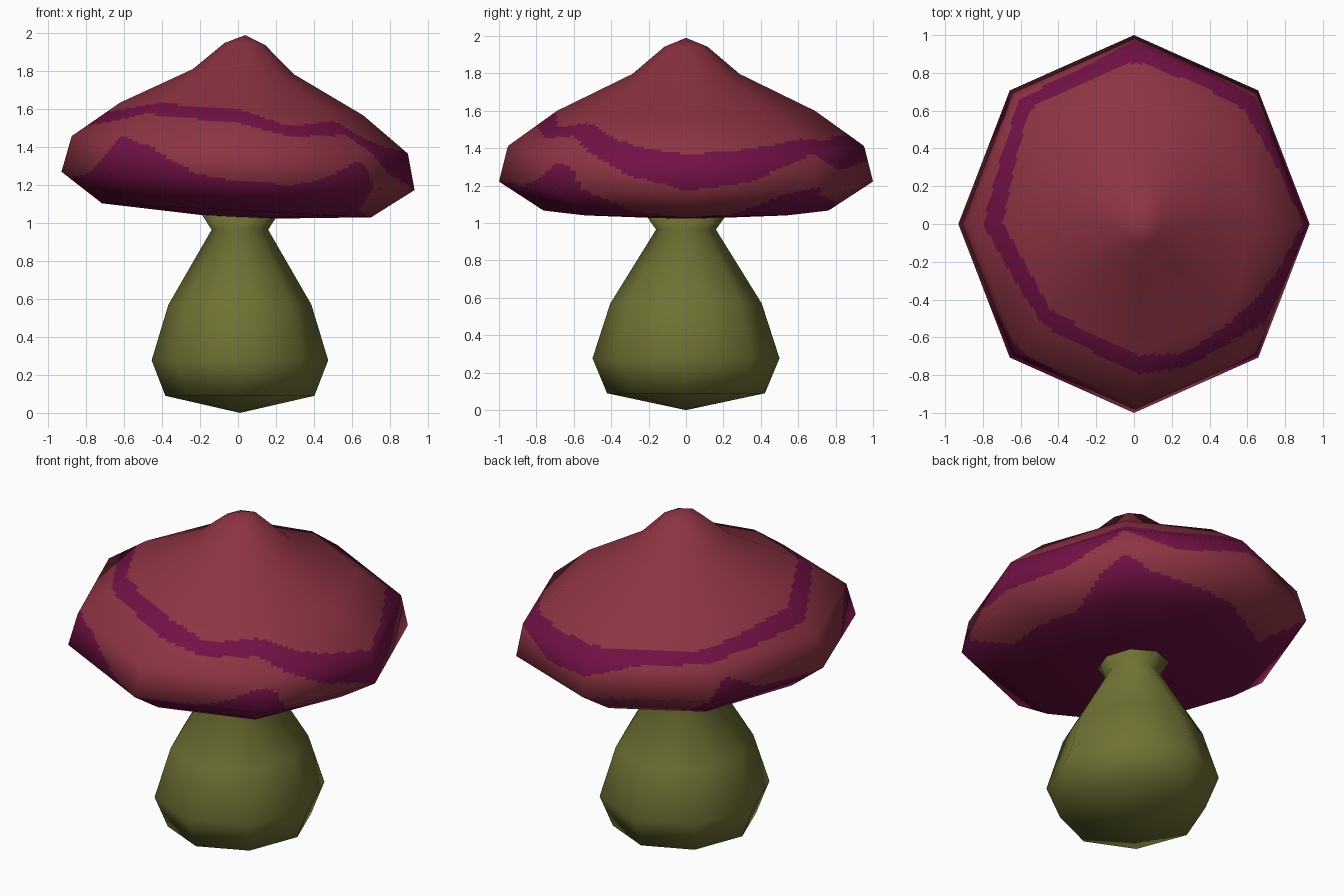
import bpy, math
from mathutils import Vector

if "Cube" in bpy.data.objects:
    bpy.data.objects.remove(bpy.data.objects["Cube"])

SX = 0.93   # octagon is narrower along x
SIDES = 8


def material(name, rgb):
    m = bpy.data.materials.new(name)
    m.diffuse_color = (*rgb, 1)
    m.use_nodes = True
    m.node_tree.nodes["Principled BSDF"].inputs["Base Color"].default_value = m.diffuse_color
    return m


def lookup(table, a):
    """Periodic linear interpolation of (angle, value...) rows."""
    pts = table + [(table[0][0] + 360,) + table[0][1:]]
    a = (a - pts[0][0]) % 360 + pts[0][0]
    for p, q in zip(pts, pts[1:]):
        if p[0] <= a <= q[0]:
            f = (a - p[0]) / (q[0] - p[0])
            return [u + (v - u) * f for u, v in zip(p[1:], q[1:])]


def lathe(name, profile, sub_t, sub_a, place, rule, mats):
    """Octagonal lathe from top to bottom, faces finely split for the paint."""
    n = len(profile) - 1
    segn = []
    for (r0, z0), (r1, z1) in zip(profile, profile[1:]):
        segn.append(Vector((z0 - z1, r1 - r0)).normalized())
    ringn = [(segn[max(k - 1, 0)] + segn[min(k, n - 1)]).normalized() for k in range(n + 1)]
    ringn[0], ringn[n] = Vector((0, 1)), Vector((0, -1))

    def corner(k, s):
        a = math.radians(s * 360 / SIDES)
        r, z = profile[k]
        p = place(r * math.cos(a) * SX, r * math.sin(a), z)
        nr, nz = ringn[k]
        return p, Vector((nr * math.cos(a) / SX, nr * math.sin(a), nz)).normalized()

    def sample(i, j):
        k, s = min(i // sub_t, n - 1), j // sub_a
        u, v = i / sub_t - k, j / sub_a - s
        c = [corner(k, s), corner(k, s + 1), corner(k + 1, s), corner(k + 1, s + 1)]
        w = [(1 - u) * (1 - v), (1 - u) * v, u * (1 - v), u * v]
        return [sum((c[q][m] * w[q] for q in range(4)), Vector()) for m in (0, 1)]

    R, C = n * sub_t, SIDES * sub_a
    pts = [sample(0, 0)]
    pts += [sample(i, j) for i in range(1, R) for j in range(C)]
    pts.append(sample(R, 0))

    def idx(i, j):
        return 0 if i == 0 else len(pts) - 1 if i == R else 1 + (i - 1) * C + j % C

    faces, slots = [], []
    for i in range(R):
        for j in range(C):
            loop = [idx(i, j), idx(i + 1, j), idx(i + 1, j + 1), idx(i, j + 1)]
            faces.append(list(dict.fromkeys(loop)))
            slots.append(rule((i + 0.5) / sub_t, (j + 0.5) * 360 / C))
    me = bpy.data.meshes.new(name)
    me.from_pydata([p for p, _ in pts], [], faces)
    for m in mats:
        me.materials.append(m)
    for p, s in zip(me.polygons, slots):
        p.material_index = s
        p.use_smooth = True
    me.update()
    me.normals_split_custom_set_from_vertices([nv.normalized() for _, nv in pts])
    ob = bpy.data.objects.new(name, me)
    bpy.context.collection.objects.link(ob)
    return ob


red = material("cap red", (0.27, 0.034, 0.056))
purple = material("stripe purple", (0.17, 0.0055, 0.06))
olive = material("stem olive", (0.162, 0.168, 0.034))

# wavy stripe: angle, upper and lower edge in profile steps
STRIPE = [(0, 4.0, 5.0), (22, 3.9, 4.8), (45, 3.65, 4.05), (65, 3.75, 4.6), (90, 3.65, 4.4),
          (112, 3.7, 4.0), (135, 3.65, 3.95), (157, 3.5, 3.85), (180, 3.27, 3.69),
          (225, 2.95, 3.27), (270, 3.02, 3.4), (292, 3.4, 3.7), (315, 3.2, 3.56), (340, 3.8, 4.6)]
# upper edge of the dark underside
UNDER = [(0, 6.0), (22, 5.9), (36, 5.2), (45, 4.95), (55, 5.3), (90, 5.8), (127, 6.0), (135, 5.0),
         (142, 4.4), (155, 5.0), (180, 5.2), (205, 5.0), (212, 4.6), (225, 3.9), (237, 4.2),
         (247, 4.6), (257, 4.9), (270, 5.0), (290, 5.05), (303, 4.75), (315, 4.25), (320, 4.4),
         (326, 5.2), (337, 5.8)]


def cap_paint(t, a):
    top, low = lookup(STRIPE, a)
    return 1 if top < t < low or t > lookup(UNDER, a)[0] else 0


# cap, tilted slightly to the right
lathe("mushroom_cap",
      [(0, 1.99), (0.115, 1.943), (0.287, 1.797), (0.69, 1.60), (0.952, 1.412),
       (1.0, 1.222), (0.762, 1.067), (0.2, 1.033), (0, 1.033)],
      16, 20,
      lambda x, y, z: Vector((x + 0.05 * (z - 1.222), y, z - 0.052 * x)),
      cap_paint, [red, purple])

# bulbous stem with a flared collar
lathe("mushroom_stem",
      [(0, 1.06), (0.22, 1.05), (0.16, 0.965), (0.405, 0.57), (0.5, 0.277), (0.422, 0.09), (0, 0)],
      4, 4,
      lambda x, y, z: Vector((x + 0.01, y, z)),
      lambda t, a: 0, [olive])
